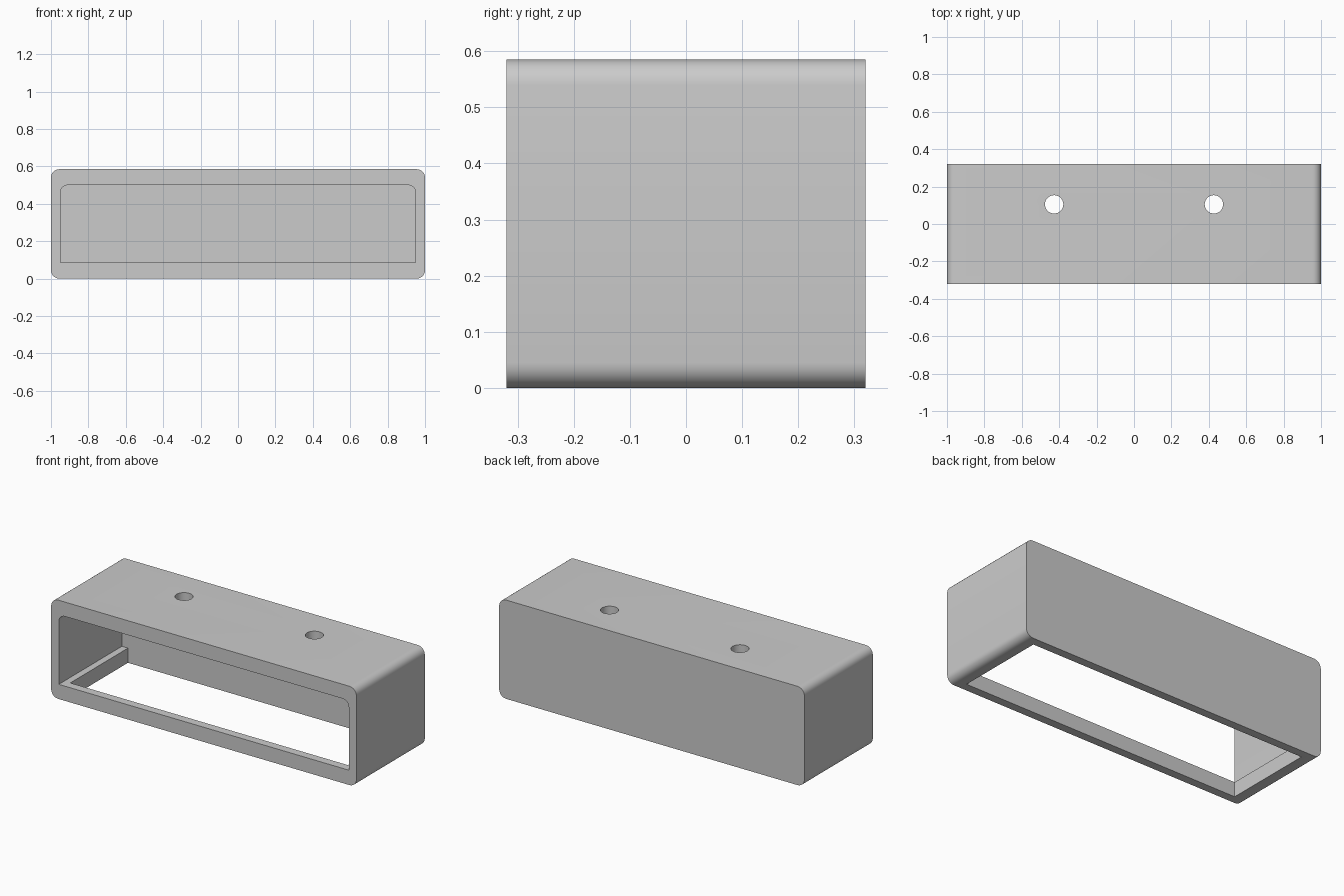
import bpy, bmesh
from math import sin, cos, pi

if "Cube" in bpy.data.objects:
    bpy.data.objects.remove(bpy.data.objects["Cube"])


def corner(cx, cz, r, start, n=6):
    """Quarter-circle of profile points, counter-clockwise."""
    return [(cx + r * cos(start + pi / 2 * i / n), cz + r * sin(start + pi / 2 * i / n))
            for i in range(n + 1)]


def extrude_profile(name, pts, y0, y1):
    """Prism from an x-z profile running from y0 to y1."""
    bm = bmesh.new()
    face = bm.faces.new([bm.verts.new((x, y0, z)) for x, z in pts])
    ext = bmesh.ops.extrude_face_region(bm, geom=[face])
    bmesh.ops.translate(bm, vec=(0, y1 - y0, 0),
                        verts=[v for v in ext["geom"] if isinstance(v, bmesh.types.BMVert)])
    bmesh.ops.recalc_face_normals(bm, faces=bm.faces)
    mesh = bpy.data.meshes.new(name)
    bm.to_mesh(mesh)
    bm.free()
    ob = bpy.data.objects.new(name, mesh)
    bpy.context.collection.objects.link(ob)
    return ob


W, D, H, R = 1.0, 0.32, 0.585, 0.045
BACK = 0.27

# Outer housing with four rounded long edges
housing = extrude_profile(
    "housing",
    corner(W - R, H - R, R, 0) + corner(-W + R, H - R, R, pi / 2)
    + corner(-W + R, R, R, pi) + corner(W - R, R, R, 1.5 * pi), -D, D)

# Front cavity: rounded above, square at the floor
cavity = extrude_profile(
    "cavity_cutter",
    corner(0.91, 0.46, 0.04, 0) + corner(-0.91, 0.46, 0.04, pi / 2)
    + [(-0.95, 0.087), (0.95, 0.087)], -D - 0.1, BACK)

# Opening through the floor, flush with the back wall
floor_opening = extrude_profile(
    "floor_opening_cutter",
    [(-0.91, -0.1), (0.91, -0.1), (0.91, 0.2), (-0.91, 0.2)], -0.27, BACK)
cutters = [cavity, floor_opening]

# Two screw holes in the top
for side in (-1, 1):
    bpy.ops.mesh.primitive_cylinder_add(vertices=40, radius=0.049, depth=0.3,
                                        location=(side * 0.427, 0.105, H))
    hole = bpy.context.object
    hole.name = "screw_hole_cutter"
    cutters.append(hole)

for cutter in cutters:
    mod = housing.modifiers.new(cutter.name, "BOOLEAN")
    mod.operation = "DIFFERENCE"
    mod.solver = "EXACT"
    mod.object = cutter

# Apply the cuts, drop the cutters and smooth the rounded edges
bpy.ops.object.select_all(action="DESELECT")
housing.select_set(True)
bpy.context.view_layer.objects.active = housing
for mod in list(housing.modifiers):
    bpy.ops.object.modifier_apply(modifier=mod.name)
for cutter in cutters:
    bpy.data.objects.remove(cutter)
bpy.ops.object.shade_smooth_by_angle(angle=pi / 6)
